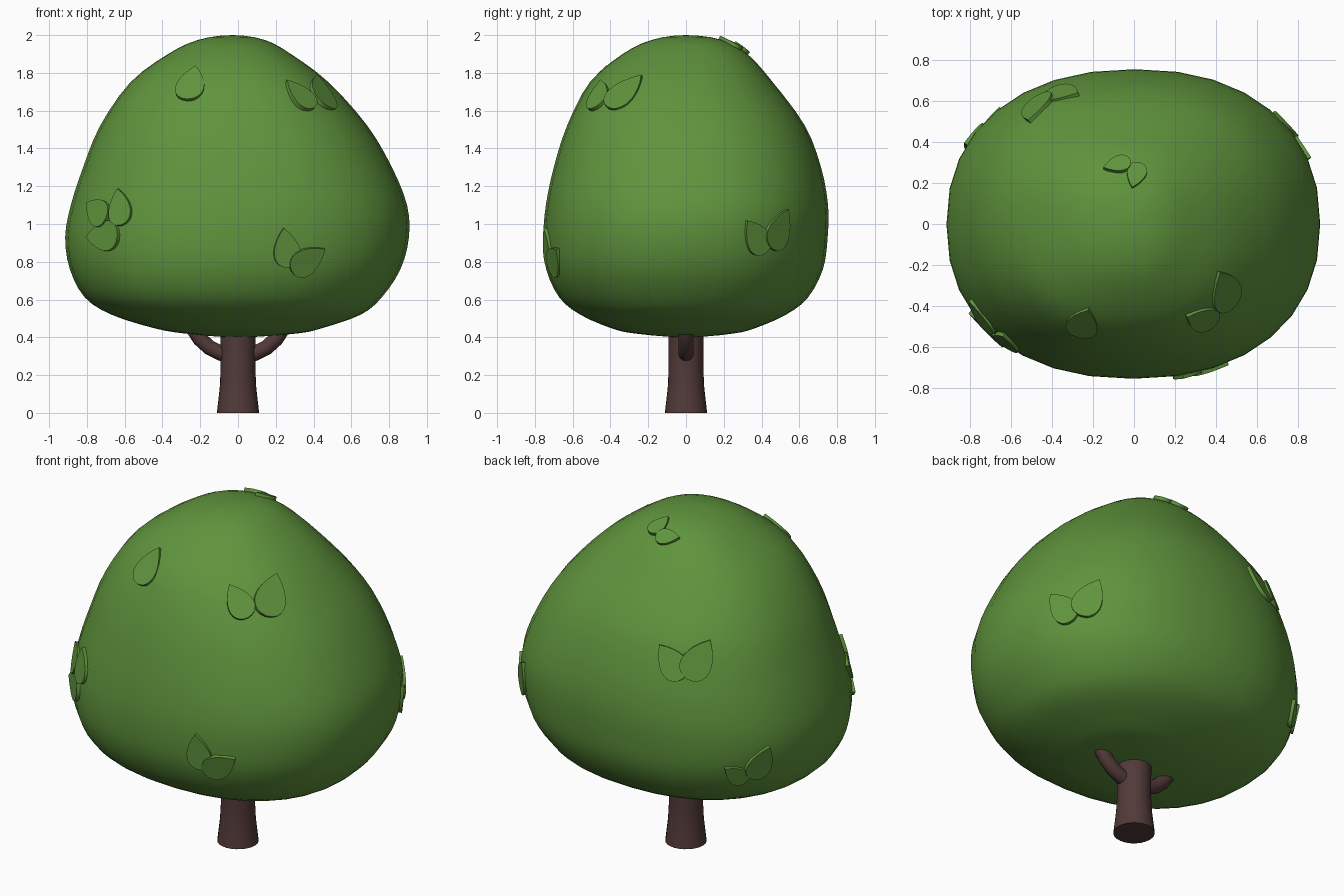
import bpy, bmesh, math
from mathutils import Vector
from mathutils.bvhtree import BVHTree

cube = bpy.data.objects.get("Cube")
if cube:
    bpy.data.objects.remove(cube, do_unlink=True)


def material(name, rgb):
    mat = bpy.data.materials.new(name)
    mat.use_nodes = True
    mat.diffuse_color = (*rgb, 1)
    mat.node_tree.nodes["Principled BSDF"].inputs["Base Color"].default_value = (*rgb, 1)
    return mat


green = material("foliage_green", (0.115, 0.295, 0.046))
brown = material("bark_brown", (0.083, 0.042, 0.040))


def finish(name, bm, mat, angle=40):
    """Turn a bmesh into a smooth-shaded object of one colour."""
    bmesh.ops.remove_doubles(bm, verts=bm.verts, dist=0.0005)
    bmesh.ops.recalc_face_normals(bm, faces=bm.faces)
    mesh = bpy.data.meshes.new(name)
    bm.to_mesh(mesh)
    bm.free()
    mesh.materials.append(mat)
    obj = bpy.data.objects.new(name, mesh)
    bpy.context.collection.objects.link(obj)
    bpy.ops.object.select_all(action="DESELECT")
    obj.select_set(True)
    bpy.context.view_layer.objects.active = obj
    bpy.ops.object.shade_smooth_by_angle(angle=math.radians(angle))
    return obj


def loft(name, rings, mat, capped=True, angle=40):
    """Skin a list of closed rings with the same number of points."""
    bm = bmesh.new()
    loops = [[bm.verts.new(p) for p in ring] for ring in rings]
    for a, b in zip(loops, loops[1:]):
        for i in range(len(a)):
            j = (i + 1) % len(a)
            bm.faces.new((a[i], a[j], b[j], b[i]))
    if capped:
        bm.faces.new(loops[0][::-1])
        bm.faces.new(loops[-1])
    return finish(name, bm, mat, angle)


def catmull(p, t):
    a, b, c, d = p
    return [0.5 * (2 * q + (r - o) * t + (2 * o - 5 * q + 4 * r - s) * t ** 2
                   + (3 * q - o - 3 * r + s) * t ** 3)
            for o, q, r, s in zip(a, b, c, d)]


def angles(n):
    return [2 * math.pi * i / n for i in range(n)]


# Canopy: height, then left, right, front and back extents
extents = [
    (0.40, 0, 0, 0, 0),
    (0.42, -0.28, 0.31, -0.27, 0.25),
    (0.45, -0.45, 0.45, -0.40, 0.37),
    (0.52, -0.67, 0.65, -0.56, 0.53),
    (0.61, -0.81, 0.76, -0.67, 0.645),
    (0.76, -0.89, 0.86, -0.74, 0.725),
    (0.93, -0.915, 0.905, -0.755, 0.75),
    (1.10, -0.885, 0.895, -0.742, 0.752),
    (1.30, -0.82, 0.815, -0.70, 0.715),
    (1.52, -0.73, 0.685, -0.63, 0.63),
    (1.75, -0.57, 0.48, -0.51, 0.46),
    (1.90, -0.37, 0.28, -0.335, 0.325),
    (1.975, -0.21, 0.14, -0.18, 0.19),
    (2.0, -0.03, -0.03, 0, 0),
]
rows = [(z, (l + r) / 2, (r - l) / 2, (f + b) / 2, (b - f) / 2)
        for z, l, r, f, b in extents]


def mirrored(row):
    z, cx, rx, cy, ry = row
    return (z, cx, -rx, cy, -ry)


rows = [mirrored(rows[1])] + rows + [mirrored(rows[-2])]
STEPS, POWER = 3, 2 / 2.25


def soft(v):
    return math.copysign(abs(v) ** POWER, v)


sections = [catmull(rows[i:i + 4], s / STEPS)
            for i in range(len(rows) - 3) for s in range(STEPS)]
sections.append(rows[-2])
canopy_rings = [[(cx + rx * soft(math.cos(a)), cy + ry * soft(math.sin(a)), z)
                 for a in angles(32)] for z, cx, rx, cy, ry in sections]
canopy = loft("canopy", canopy_rings, green, capped=False, angle=60)

# Trunk, flared at the foot
trunk_profile = [(0, 0.112), (0.06, 0.105), (0.13, 0.097), (0.21, 0.093),
                 (0.32, 0.093), (0.55, 0.094)]
loft("trunk", [[(r * math.cos(a), r * math.sin(a), z) for a in angles(24)]
               for z, r in trunk_profile], brown)

# Two upward-curving branches
branch_path = [Vector((x, 0, z)) for x, z in
               [(0.03, 0.305), (0.09, 0.315), (0.15, 0.345), (0.20, 0.39), (0.24, 0.45), (0.26, 0.52)]]
for side, name in ((1, "left_branch"), (-1, "right_branch")):
    rings = []
    for i, p in enumerate(branch_path):
        ahead = branch_path[min(i + 1, len(branch_path) - 1)]
        behind = branch_path[max(i - 1, 0)]
        along = (ahead - behind).normalized()
        across = Vector((-along.z, 0, along.x))
        ring = [p + 0.04 * (math.cos(a) * across + Vector((0, math.sin(a), 0)))
                for a in angles(14)]
        rings.append([(side * q.x, q.y, q.z) for q in ring])
    loft(name, rings, brown)

# Leaves: base point and tip point, both snapped to the canopy
tree = BVHTree.FromPolygons([v.co for v in canopy.data.vertices],
                            [p.vertices for p in canopy.data.polygons])
leaves = [
    ((-0.27, -0.54, 1.65), (-0.22, -0.40, 1.82)),
    ((0.41, -0.49, 1.62), (0.25, -0.44, 1.75)),
    ((0.48, -0.42, 1.62), (0.41, -0.23, 1.78)),
    ((-0.61, -0.59, 0.99), (-0.64, -0.55, 1.19)),
    ((-0.68, -0.52, 1.02), (-0.80, -0.37, 1.11)),
    ((-0.62, -0.58, 0.94), (-0.79, -0.42, 0.93)),
    ((0.27, -0.72, 0.77), (0.24, -0.74, 0.98)),
    ((0.28, -0.71, 0.75), (0.46, -0.68, 0.87)),
    ((0.80, 0.435, 0.84), (0.86, 0.32, 1.02)),
    ((0.78, 0.47, 0.86), (0.70, 0.545, 1.08)),
    ((-0.015, 0.31, 1.93), (-0.15, 0.27, 1.94)),
    ((0.03, 0.30, 1.93), (-0.01, 0.17, 1.97)),
    ((-0.42, 0.62, 1.31), (-0.27, 0.64, 1.48)),
    ((-0.44, 0.61, 1.31), (-0.51, 0.50, 1.52)),
    ((-0.74, 0.48, 0.71), (-0.65, 0.57, 0.82)),
    ((-0.76, 0.46, 0.72), (-0.82, 0.39, 0.93)),
]
N = 10
stations = [(i / N) ** 1.6 for i in range(N + 1)]


def half_width(u):
    return 0.34 * math.sqrt(u) * (1 - u) ** 0.95 / 0.39


outline = ([(u, half_width(u)) for u in stations]
           + [(u, -half_width(u)) for u in stations[-2:0:-1]])

for number, (base, tip) in enumerate(leaves, 1):
    base = tree.find_nearest(Vector(base))[0]
    tip = tree.find_nearest(Vector(tip))[0]
    spine = tip - base
    normal = tree.find_nearest((base + tip) / 2)[1]
    if normal.dot((base + tip) / 2 - Vector((0, 0, 1))) < 0:
        normal = -normal
    across = normal.cross(spine).normalized() * spine.length
    normal = spine.cross(across).normalized()
    rings = [[base + spine * u + across * w + normal * h for u, w in outline]
             for h in (-0.02, 0.02)]
    loft(f"leaf_{number:02d}", rings, green)
